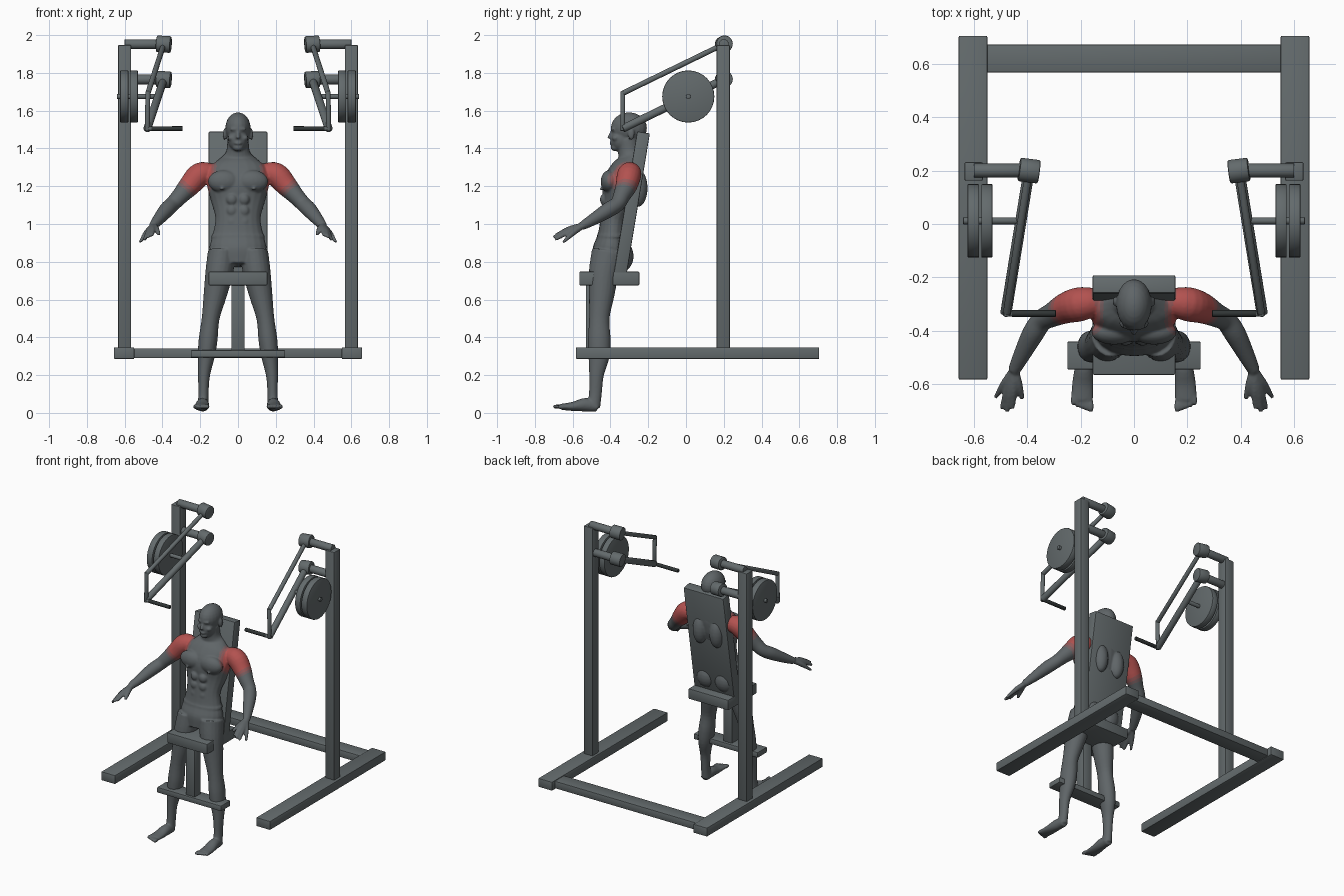
import bpy, bmesh, math
from mathutils import Vector, Matrix

cube = bpy.data.objects.get("Cube")
if cube:
    bpy.data.objects.remove(cube, do_unlink=True)


def material(name, rgb):
    m = bpy.data.materials.new(name)
    m.use_nodes = True
    m.diffuse_color = (*rgb, 1)
    bsdf = m.node_tree.nodes["Principled BSDF"]
    bsdf.inputs["Base Color"].default_value = (*rgb, 1)
    bsdf.inputs["Roughness"].default_value = 0.6
    return m


STEEL = material("steel grey", (0.125, 0.145, 0.15))
GRIP = material("dark grip", (0.03, 0.036, 0.036))
SKIN = material("body grey", (0.115, 0.13, 0.137))
RED = material("muscle red", (0.45, 0.085, 0.08))
BLEND = material("muscle red blend", (0.3, 0.1, 0.1))
FADE = material("muscle red fade", (0.19, 0.115, 0.12))


def finish(bm, name, mat):
    bmesh.ops.recalc_face_normals(bm, faces=bm.faces)
    mesh = bpy.data.meshes.new(name)
    bm.to_mesh(mesh)
    bm.free()
    mesh.materials.append(mat)
    ob = bpy.data.objects.new(name, mesh)
    bpy.context.collection.objects.link(ob)
    return ob


def smooth(ob, degrees=35):
    bpy.ops.object.select_all(action='DESELECT')
    ob.select_set(True)
    bpy.context.view_layer.objects.active = ob
    bpy.ops.object.shade_smooth_by_angle(angle=math.radians(degrees))


def box(name, lo, hi, rot_x=0, bevel=0.006):
    lo, hi = Vector(lo), Vector(hi)
    bm = bmesh.new()
    bmesh.ops.create_cube(bm, size=1, matrix=Matrix.Diagonal((*(hi - lo), 1)))
    bmesh.ops.bevel(bm, geom=bm.edges[:], offset=bevel, segments=2, profile=0.5, affect='EDGES')
    ob = finish(bm, name, STEEL)
    ob.location = (lo + hi) / 2
    ob.rotation_euler.x = rot_x
    smooth(ob)
    return ob


def rod(name, a, b, r, mat=STEEL, bevel=0.002):
    a, b = Vector(a), Vector(b)
    turn = (b - a).to_track_quat('Z', 'Y').to_matrix().to_4x4()
    bm = bmesh.new()
    bmesh.ops.create_cone(bm, cap_ends=True, segments=32, radius1=r, radius2=r,
                          depth=(b - a).length,
                          matrix=Matrix.Translation((a + b) / 2) @ turn)
    rims = [e for e in bm.edges if any(len(f.verts) > 4 for f in e.link_faces)]
    bmesh.ops.bevel(bm, geom=rims, offset=bevel, segments=2, profile=0.5, affect='EDGES')
    smooth(finish(bm, name, mat))


# Frame, seat and backrest
box("rear_crossbar", (-0.56, 0.567, 0.29), (0.56, 0.672, 0.342))
box("foot_bar", (-0.25, -0.545, 0.293), (0.25, -0.44, 0.332))
box("seat_post", (-0.035, -0.53, 0.32), (0.035, -0.46, 0.69))
box("seat", (-0.155, -0.565, 0.675), (0.155, -0.247, 0.748))
box("backrest", (-0.155, -0.322, 0.715), (0.155, -0.254, 1.49), rot_x=-math.atan(0.165))

for s, side in ((1, "left"), (-1, "right")):
    # Floor rail and upright
    x0, x1 = sorted((s * 0.549, s * 0.657))
    box(side + "_floor_rail", (x0, -0.583, 0.285), (x1, 0.705, 0.347))
    x0, x1 = sorted((s * 0.566, s * 0.635))
    box(side + "_upright", (x0, 0.162, 0.33), (x1, 0.232, 1.948))

    # Parallel swing arms with their pivots
    elbow, foot = Vector((s * 0.477, -0.335, 1.692)), Vector((s * 0.48, -0.335, 1.505))
    for level, z, end, r in (("upper", 1.952, elbow, 0.014), ("lower", 1.765, foot, 0.021)):
        pivot = Vector((s * 0.393, 0.2, z))
        along = (end - pivot).normalized()
        axis = Vector((1, 0, 0))
        axis = (axis - along * axis.dot(along)).normalized() * 0.038
        rod(f"{side}_{level}_pivot_shaft", (s * 0.6, 0.2, z), (s * 0.4, 0.2, z), 0.026)
        rod(f"{side}_{level}_pivot_hub", pivot - axis, pivot + axis, 0.044, bevel=0.006)
        rod(f"{side}_{level}_swing_arm", pivot, end, r)
    rod(side + "_arm_link", elbow + Vector((0, 0, 0.01)), foot - Vector((0, 0, 0.012)), 0.013)
    rod(side + "_handle_bar", foot, foot - Vector((s * 0.03, 0, 0)), 0.012)
    rod(side + "_handle_grip", foot - Vector((s * 0.022, 0, 0)), foot - Vector((s * 0.187, 0, 0)),
        0.0125, GRIP)

    # Weight plates on their peg
    rod(side + "_plate_peg", (s * 0.435, 0.012, 1.675), (s * 0.64, 0.012, 1.675), 0.013)
    for n, (xa, xb) in enumerate(((0.53, 0.572), (0.58, 0.624))):
        rod(f"{side}_weight_plate_{n + 1}", (s * xa, 0.012, 1.675), (s * xb, 0.012, 1.675),
            0.138, bevel=0.005)


# Body helpers: lofted limbs and rounded muscle masses gathered in one mesh
body = bmesh.new()


def limb(points, s=1, ref=(0, 1, 0), steps=4, sides=20):
    """Loft elliptical rings along a smooth path of (x, y, z, width, depth)."""
    keys = [Vector(p if len(p) == 5 else (*p, p[3])) for p in points]
    keys = [2 * keys[0] - keys[1]] + keys + [2 * keys[-1] - keys[-2]]
    path = []
    for i in range(1, len(keys) - 2):
        a, b, c, d = keys[i - 1:i + 3]
        for k in range(steps):
            t = k / steps
            path.append(0.5 * (2 * b + (c - a) * t + (2 * a - 5 * b + 4 * c - d) * t * t
                               + (3 * b - a - 3 * c + d) * t ** 3))
    path.append(keys[-2])
    rings = []
    for i, p in enumerate(path):
        t = Vector((path[min(i + 1, len(path) - 1)] - path[max(i - 1, 0)])[:3]).normalized()
        u = t.cross(Vector(ref)).normalized()
        v = u.cross(t)
        ring = []
        for k in range(sides):
            ang = math.tau * k / sides
            q = Vector(p[:3]) + u * p[3] * math.cos(ang) + v * p[4] * math.sin(ang)
            ring.append(body.verts.new((s * q.x, q.y, q.z)))
        rings.append(ring)
    for a, b in zip(rings, rings[1:]):
        for k in range(sides):
            body.faces.new((a[k], a[k - 1], b[k - 1], b[k]))
    body.faces.new(rings[0])
    body.faces.new(rings[-1])


def mass(centre, radii):
    bmesh.ops.create_uvsphere(body, u_segments=20, v_segments=12, radius=1,
                              matrix=Matrix.Translation(centre) @ Matrix.Diagonal((*radii, 1)))


# Torso, neck and waistband
limb([(0, -.415, .78, .10, .08), (0, -.40, .86, .15, .095), (0, -.39, .94, .135, .077),
      (0, -.38, 1.03, .12, .073), (0, -.35, 1.12, .143, .093), (0, -.335, 1.21, .165, .105),
      (0, -.31, 1.285, .16, .09), (0, -.295, 1.34, .105, .066), (0, -.30, 1.38, .064, .06),
      (0, -.31, 1.45, .056, .06)])
limb([(0, -.39, .93, .143, .083), (0, -.39, .944, .139, .081)])

# Head
mass((0, -.302, 1.508), (.067, .096, .083))
mass((0, -.342, 1.448), (.054, .058, .066))
mass((0, -.373, 1.405), (.028, .026, .02))
mass((0, -.385, 1.502), (.045, .014, .011))
limb([(0, -.388, 1.495, .008), (0, -.402, 1.465, .011), (0, -.405, 1.452, .014)], ref=(1, 0, 0))
mass((0, -.394, 1.427), (.021, .012, .008))

for s in (1, -1):
    # Face and torso masses
    mass((s * .07, -.29, 1.475), (.01, .018, .03))
    mass((s * .035, -.372, 1.455), (.02, .02, .016))
    mass((s * .075, -.405, 1.225), (.085, .047, .06))
    mass((s * .085, -.449, 1.185), (.009, .008, .009))
    mass((s * .065, -.255, 1.19), (.05, .052, .1))
    mass((s * .07, -.345, .83), (.075, .068, .085))
    for z in (1.13, 1.07, 1.01):
        mass((s * .032, -.43, z), (.03, .026, .032))
    # Leg
    limb([(.085, -.41, .85, .075, .09), (.10, -.435, .74, .073, .08), (.122, -.447, .62, .061, .067),
          (.145, -.459, .50, .047, .054), (.158, -.459, .39, .05, .06), (.168, -.461, .30, .045, .056),
          (.18, -.474, .20, .032, .039), (.183, -.48, .10, .027, .034), (.185, -.49, .03, .03, .036)], s)
    # Foot and toes
    limb([(.185, -.468, .03, .026, .024), (.187, -.53, .043, .034, .036), (.192, -.60, .034, .04, .024),
          (.195, -.66, .032, .042, .016)], s, ref=(0, 0, 1))
    for k in range(5):
        mass((s * (.162 + k * .0165), -.682 + k * .006, .033), (.012 - k * .0008, .025, .012))
    # Arm
    limb([(.13, -.29, 1.27, .05), (.20, -.30, 1.262, .064), (.255, -.315, 1.205, .058),
          (.305, -.34, 1.15, .046), (.345, -.362, 1.107, .041), (.378, -.41, 1.075, .041),
          (.42, -.49, 1.025, .032), (.45, -.55, .99, .023)], s)
    # Hand with spread digits
    palm = Vector((.448, -.545, .992))
    for tip, r in (((.418, -.655, .945), .012), ((.455, -.692, .94), .011), ((.476, -.703, .93), .011),
                   ((.496, -.693, .917), .011), ((.52, -.65, .903), .010)):
        tip = Vector(tip)
        knuckle = palm.lerp(tip, 0.5) + Vector((0, 0, .006))
        limb([(*palm, .016), (*knuckle, .016), (*tip, r * .75)], s, sides=12)

# Fuse the masses into one smooth skin
man = finish(body, "figure", SKIN)
remesh = man.modifiers.new("fuse", 'REMESH')
remesh.mode = 'VOXEL'
remesh.voxel_size = 0.006
relax = man.modifiers.new("relax", 'SMOOTH')
relax.factor = 0.5
relax.iterations = 4
fused = bpy.data.meshes.new_from_object(man.evaluated_get(bpy.context.evaluated_depsgraph_get()))
man.modifiers.clear()
man.data = fused

# Highlight the shoulder muscles by distance from the joint
fused.materials.clear()
for m in (SKIN, FADE, BLEND, RED):
    fused.materials.append(m)
joint = Vector((.21, -.31, 1.255))
for f in fused.polygons:
    c = f.center
    d = (Vector((abs(c.x), c.y, c.z)) - joint).length
    f.material_index = sum(d < limit for limit in (.122, .108, .092))
smooth(man, 60)
